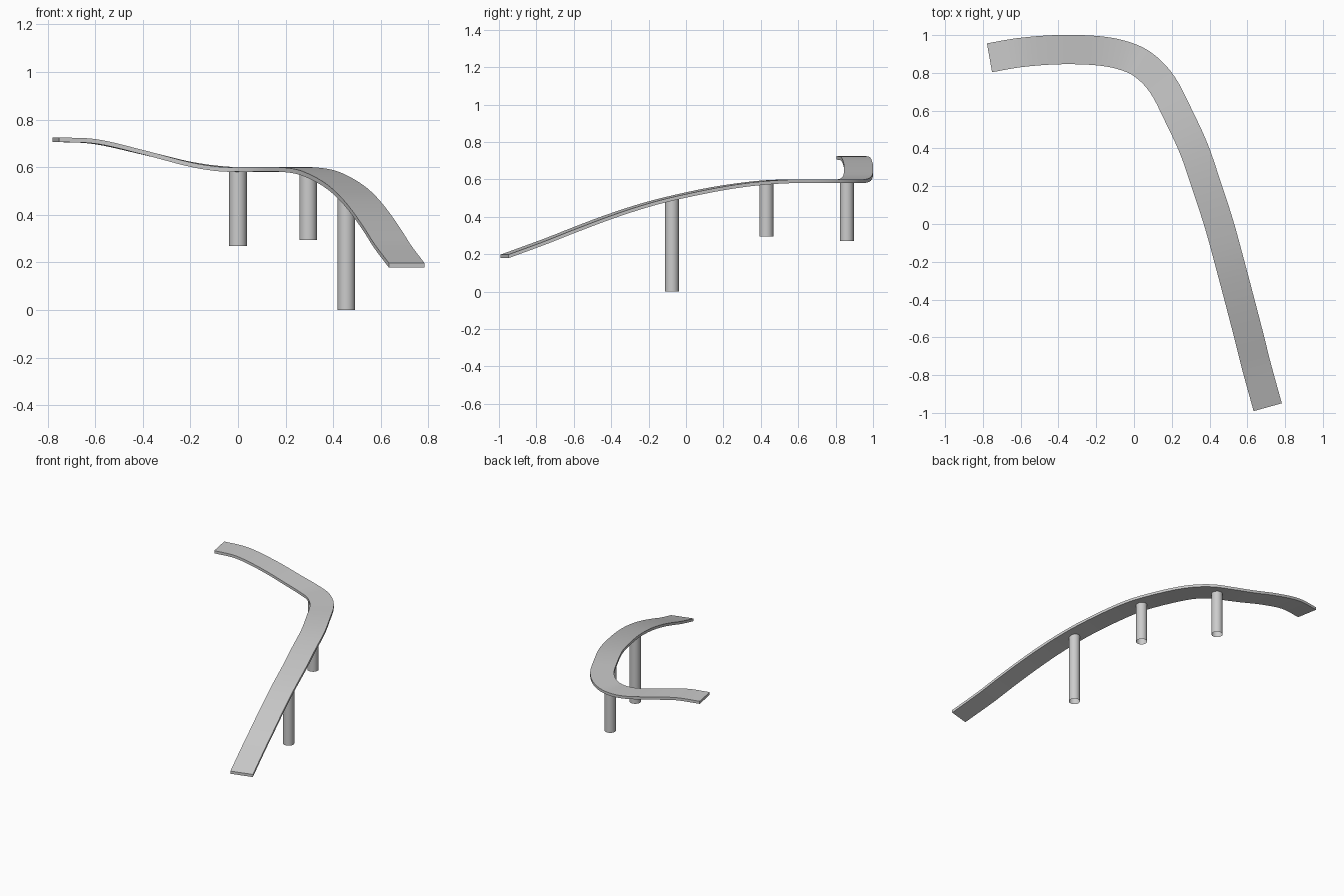
import bpy, bmesh
from math import cos, sin, pi
from mathutils import Vector

cube = bpy.data.objects.get("Cube")
if cube:
    bpy.data.objects.remove(cube, do_unlink=True)

concrete = bpy.data.materials.new("concrete_grey")
concrete.use_nodes = True
GREY = (0.6, 0.6, 0.6, 1)
concrete.diffuse_color = GREY
concrete.node_tree.nodes["Principled BSDF"].inputs["Base Color"].default_value = GREY


def finish(bm, name):
    """Turn a bmesh into a smooth-shaded object with sharp edges kept."""
    bmesh.ops.recalc_face_normals(bm, faces=bm.faces)
    mesh = bpy.data.meshes.new(name)
    bm.to_mesh(mesh)
    bm.free()
    mesh.materials.append(concrete)
    obj = bpy.data.objects.new(name, mesh)
    bpy.context.collection.objects.link(obj)
    bpy.ops.object.select_all(action='DESELECT')
    obj.select_set(True)
    bpy.context.view_layer.objects.active = obj
    bpy.ops.object.shade_smooth_by_angle(angle=pi / 6)
    return obj


def smooth_path(points, steps):
    """Catmull-Rom curve through the points."""
    p = [Vector(q) for q in points]
    p = [2 * p[0] - p[1]] + p + [2 * p[-1] - p[-2]]
    path = []
    for a, b, c, d in zip(p, p[1:], p[2:], p[3:]):
        for i in range(steps):
            t = i / steps
            path.append(0.5 * (2 * b + (c - a) * t + (2 * a - 5 * b + 4 * c - d) * t ** 2
                               + (3 * b - a - 3 * c + d) * t ** 3))
    return path + [p[-2]]


# Deck: flat strip swept along the centre of its top surface
WIDTH, THICK = 0.155, 0.019
centre = [(-.765, .88, .725), (-.6, .908, .717), (-.4, .923, .672), (-.2, .918, .622),
          (-.06, .893, .602), (.05, .842, .6), (.15, .738, .6), (.24, .565, .6),
          (.32, .39, .59), (.385, .2, .565), (.45, 0, .526), (.505, -.2, .477),
          (.558, -.4, .413), (.61, -.6, .338), (.65, -.76, .275), (.708, -.97, .198)]
path = smooth_path(centre, 5)
bm = bmesh.new()
rings = []
for i, point in enumerate(path):
    along = path[min(i + 1, len(path) - 1)] - path[max(i - 1, 0)]
    side = Vector((-along.y, along.x, 0)).normalized() * WIDTH / 2
    down = Vector((0, 0, -THICK))
    corners = (point + side, point - side, point - side + down, point + side + down)
    rings.append([bm.verts.new(c) for c in corners])
for r, s in zip(rings, rings[1:]):
    for k in range(4):
        n = (k + 1) % 4
        bm.faces.new((r[k], r[n], s[n], s[k]))
bm.faces.new(rings[0])
bm.faces.new(rings[-1])
finish(bm, "curved_deck")


# Pillars: open tubes reaching up into the deck
def pillar(name, x, y, bottom, top, radius=0.037, sides=32):
    bm = bmesh.new()
    loops = [[bm.verts.new((x + radius * cos(2 * pi * i / sides),
                            y + radius * sin(2 * pi * i / sides), z))
              for i in range(sides)] for z in (bottom, top)]
    for i in range(sides):
        j = (i + 1) % sides
        bm.faces.new((loops[0][i], loops[0][j], loops[1][j], loops[1][i]))
    finish(bm, name)


pillar("back_pillar", 0, .86, .27, .59)
pillar("middle_pillar", .295, .43, .295, .583)
pillar("front_pillar", .455, -.075, 0, .499)
